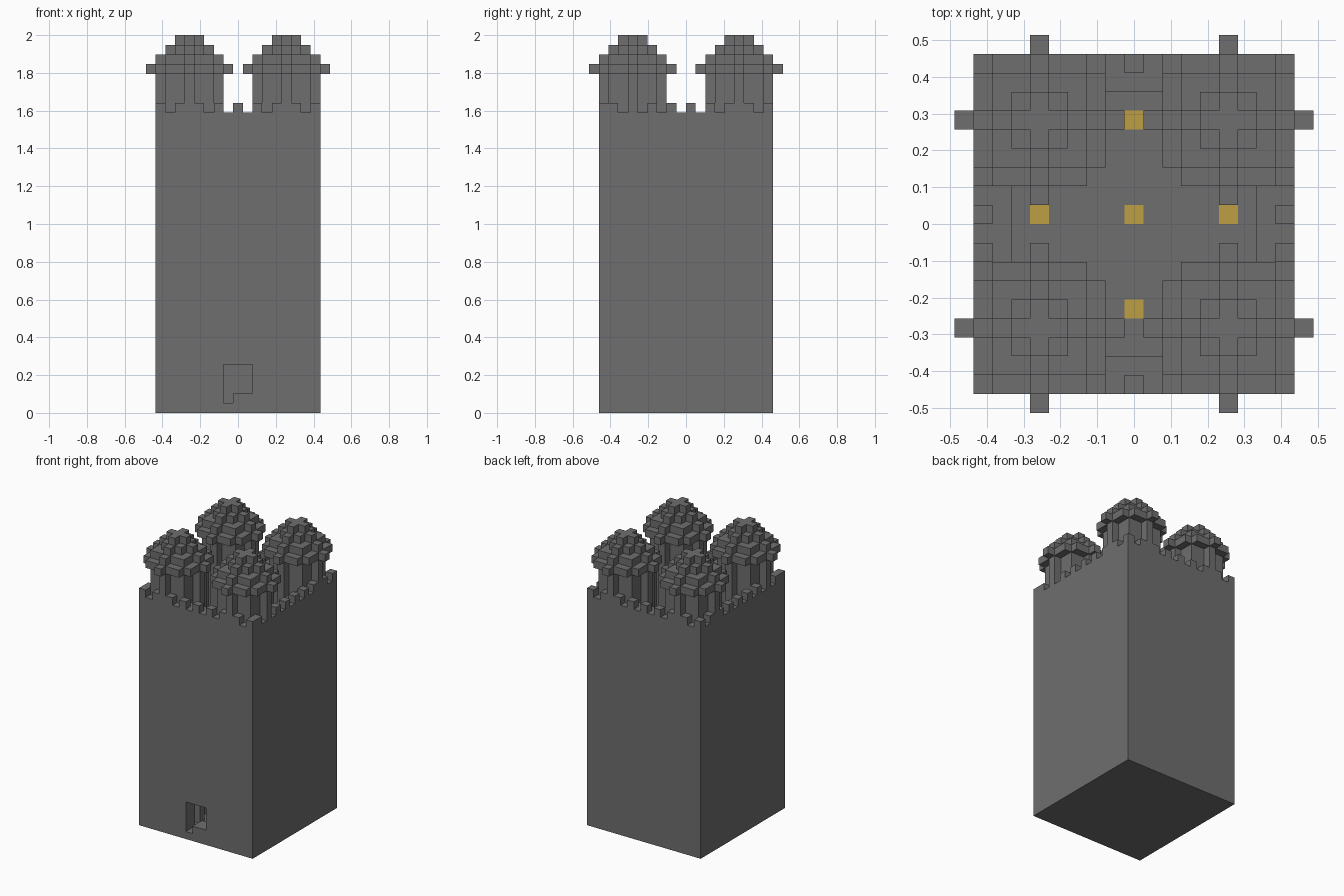
import bpy
import bmesh
from math import radians

if "Cube" in bpy.data.objects:
    bpy.data.objects.remove(bpy.data.objects["Cube"], do_unlink=True)

UNIT = 2 / 39          # edge length of one block
ROOF = 31              # wall top, in blocks
SPRING = 35            # level where the domes begin


def material(name, rgb):
    mat = bpy.data.materials.new(name)
    mat.use_nodes = True
    mat.diffuse_color = (*rgb, 1)
    mat.node_tree.nodes["Principled BSDF"].inputs["Base Color"].default_value = (*rgb, 1)
    return mat


stone = material("grey_stone", (0.157, 0.157, 0.157))
gold = material("gold", (0.515, 0.342, 0.058))


def add_layer(target, cells, z0, z1, merge=True):
    """Extrude a plan of blocks; only its outer faces are made."""
    bm = bmesh.new()

    def quad(*points):
        bm.faces.new([bm.verts.new(((x - 0.5) * UNIT, y * UNIT, z * UNIT))
                      for x, y, z in points])

    for x, y in cells:
        ring = [(x, y), (x + 1, y), (x + 1, y + 1), (x, y + 1)]
        quad(*[(*p, z1) for p in ring])
        quad(*[(*p, z0) for p in reversed(ring)])
        for k, (dx, dy) in enumerate([(0, -1), (1, 0), (0, 1), (-1, 0)]):
            if (x + dx, y + dy) not in cells:
                a, b = ring[k], ring[(k + 1) % 4]
                quad((*a, z0), (*b, z0), (*b, z1), (*a, z1))
    bmesh.ops.remove_doubles(bm, verts=bm.verts[:], dist=UNIT / 100)
    if merge:
        bmesh.ops.dissolve_limit(bm, angle_limit=radians(1),
                                 verts=bm.verts[:], edges=bm.edges[:])
    part = bpy.data.meshes.new("layer")
    bm.to_mesh(part)
    bm.free()
    target.from_mesh(part)
    bpy.data.meshes.remove(part)


def build(name, layers, merge=True):
    bm = bmesh.new()
    for cells, z0, z1 in layers:
        add_layer(bm, cells, z0, z1, merge)
    mesh = bpy.data.meshes.new(name)
    bm.to_mesh(mesh)
    bm.free()
    mesh.materials.append(stone)
    mesh.materials.append(gold)
    obj = bpy.data.objects.new(name, mesh)
    bpy.context.collection.objects.link(obj)
    return obj


def disc(cx, cy, r):
    return {(cx + x, cy + y) for x in range(-r, r + 1) for y in range(-r, r + 1)
            if x * x + y * y <= r * r}


# Plans of the keep, its courtyard and the wall ring
plan = {(x, y) for x in range(-8, 9) for y in range(-9, 9)}
yard = {(x, y) for x, y in plan if abs(x) <= 6 and -7 <= y <= 6}
ring = plan - yard

# Floor with gold tiles on its upper side
floor = build("floor", [(plan, 0, 1)], merge=False)
tiles = {(0, 0), (5, 0), (-5, 0), (0, 5), (0, -5)}
for face in floor.data.polygons:
    cell = (round(face.center.x / UNIT), round(face.center.y / UNIT - 0.5))
    if face.normal.z > 0.5 and cell in tiles:
        face.material_index = 1

# Walls with a stepped doorway through the front
low_door = {(-1, y) for y in (-9, -8)}
door = {(x, y) for x in (-1, 0, 1) for y in (-9, -8)}
build("walls", [(ring - low_door, 1, 2), (ring - door, 2, 5), (ring, 5, ROOF)])

# Battlements: every other block around the rim
merlons = {(x, y) for x, y in plan
           if (y in (-9, 8) and x % 2 == 0) or (abs(x) == 8 and y % 2 == 0)}
build("battlements", [(merlons, ROOF, ROOF + 1)])

# Four corner towers with stepped domes
for side, cx in (("right", -5), ("left", 5)):
    for end, cy in (("front", -6), ("back", 5)):
        shaft = disc(cx, cy, 3)
        build(f"{end}_{side}_tower", [(shaft & yard, 1, ROOF), (shaft, ROOF, SPRING)])
        build(f"{end}_{side}_dome",
              [(disc(cx, cy, 4 - k), SPRING + k, SPRING + k + 1) for k in range(4)])
